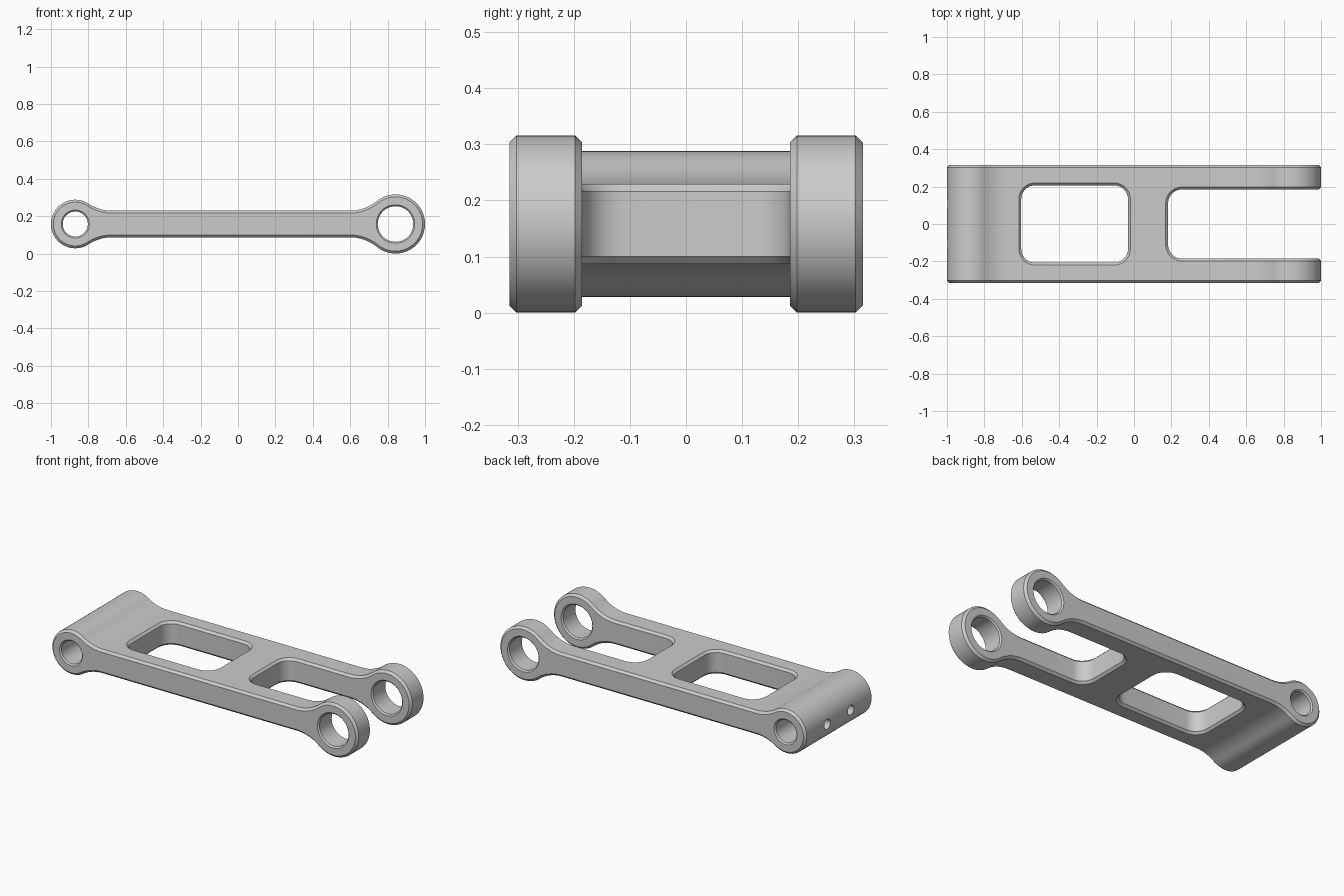
import bpy, bmesh
from math import sin, cos, pi, sqrt, atan2

if "Cube" in bpy.data.objects:
    bpy.data.objects.remove(bpy.data.objects["Cube"])

ZC = 0.158            # height of the centre plane
H, F, C = 0.071, 0.23, 0.013   # bar half height, neck fillet radius, chamfer
W, SLOT = 0.315, 0.185         # half width of link, half width of fork slot
XJ = 0.4              # where the fork arms join the main body
LEFT, RIGHT = (-0.87, 0.13), (0.842, 0.158)   # boss centre x, radius


def arc(cx, cz, r, a0, a1, n):
    return [(cx + r * cos(a0 + (a1 - a0) * i / n),
             cz + r * sin(a0 + (a1 - a0) * i / n)) for i in range(n + 1)]


def outline(boss, s, d):
    """Side outline from the joint, round the boss and back, inset by d."""
    cx, R = boss[0], boss[1] - d
    h, f = H - d, F + d
    dx = sqrt((R + f) ** 2 - (h + f) ** 2)
    a = atan2(h + f, dx)
    top = [(s * (XJ - cx), h)] + arc(dx, h + f, f, -pi / 2, a - pi, 10)
    top += arc(0, 0, R, a, pi, 22)[1:]
    loop = top + [(x, -z) for x, z in top[-2::-1]]
    return [(cx + s * x, ZC + z) for x, z in loop]


def loft(bm, loops):
    """Closed solid through a list of equal-length loops."""
    rings = [[bm.verts.new(p) for p in loop] for loop in loops]
    n = len(rings[0])
    faces = [bm.faces.new(rings[0][::-1]), bm.faces.new(rings[-1])]
    for a, b in zip(rings, rings[1:]):
        for i in range(n):
            j = (i + 1) % n
            faces.append(bm.faces.new((a[i], a[j], b[j], b[i])))
    bmesh.ops.recalc_face_normals(bm, faces=faces)


def plate(bm, boss, s, y0, y1):
    """Chamfered extrusion of the side outline between y0 and y1."""
    steps = [(y0, C), (y0 + C, 0), (y1 - C, 0), (y1, C)]
    loft(bm, [[(x, y, z) for x, z in outline(boss, s, d)] for y, d in steps])


def make(name, bm):
    me = bpy.data.meshes.new(name)
    bm.to_mesh(me)
    bm.free()
    ob = bpy.data.objects.new(name, me)
    bpy.context.collection.objects.link(ob)
    return ob


def cutter(loops):
    bm = bmesh.new()
    loft(bm, loops)
    ob = make("cutter", bm)
    ob.hide_render = True
    return ob


def cut(ob, cutters):
    bpy.context.view_layer.objects.active = ob
    for c in cutters:
        m = ob.modifiers.new("cut", 'BOOLEAN')
        m.operation, m.solver, m.object = 'DIFFERENCE', 'EXACT', c
        bpy.ops.object.modifier_apply(modifier=m.name)
        bpy.data.objects.remove(c)


def pocket(x0, x1, hy, r):
    """Rounded vertical opening, flared at top and bottom to chamfer its rims."""
    e = 0.02
    loops = []
    for z, d in [(-H - e, C + e), (-H + C, 0), (H - C, 0), (H + e, C + e)]:
        pts = []
        for cx, cy, q in [(x1 - r, hy - r, 0), (x0 + r, hy - r, 1),
                          (x0 + r, r - hy, 2), (x1 - r, r - hy, 3)]:
            pts += arc(cx, cy, r + d, q * pi / 2, (q + 1) * pi / 2, 8)
        loops.append([(x, y, ZC + z) for x, y in pts])
    return cutter(loops)


def bore(cx, r, y0, y1):
    """Cross bore with chamfered mouths."""
    c, e = 0.008, 0.01
    steps = [(y0 - e, r + c + e), (y0 + c, r), (y1 - c, r), (y1 + e, r + c + e)]
    return cutter([[(x, y, z) for x, z in arc(cx, ZC, R, 0, 2 * pi, 48)[:-1]]
                   for y, R in steps])


def pin_hole(y):
    return cutter([[(x, y + a, z) for a, z in arc(0, ZC, 0.029, 0, 2 * pi, 24)[:-1]]
                   for x in (-1.1, LEFT[0])])


# Main body with window and the closed end of the fork slot
bm = bmesh.new()
plate(bm, LEFT, 1, -W, W)
link = make("link_arm", bm)
cut(link, [pocket(-0.603, -0.032, 0.207, 0.075), pocket(0.182, 0.7, SLOT, 0.075)])

# Fork arms, welded to the main body
bm = bmesh.new()
bm.from_mesh(link.data)
plate(bm, RIGHT, -1, SLOT, W)
plate(bm, RIGHT, -1, -W, -SLOT)
ends = [f for f in bm.faces if all(abs(v.co.x - XJ) < 1e-4 for v in f.verts)]
bmesh.ops.delete(bm, geom=ends, context='FACES')
bmesh.ops.remove_doubles(bm, verts=bm.verts, dist=1e-4)
bmesh.ops.recalc_face_normals(bm, faces=bm.faces)
bm.to_mesh(link.data)
bm.free()

# Cross bores and the two small holes in the narrow end
cut(link, [bore(LEFT[0], 0.067, -W, W),
           bore(RIGHT[0], 0.095, SLOT, W), bore(RIGHT[0], 0.095, -W, -SLOT),
           pin_hole(0.11), pin_hole(-0.11)])

bpy.ops.object.select_all(action='DESELECT')
link.select_set(True)
bpy.context.view_layer.objects.active = link
bpy.ops.object.shade_smooth_by_angle(angle=pi / 9)
